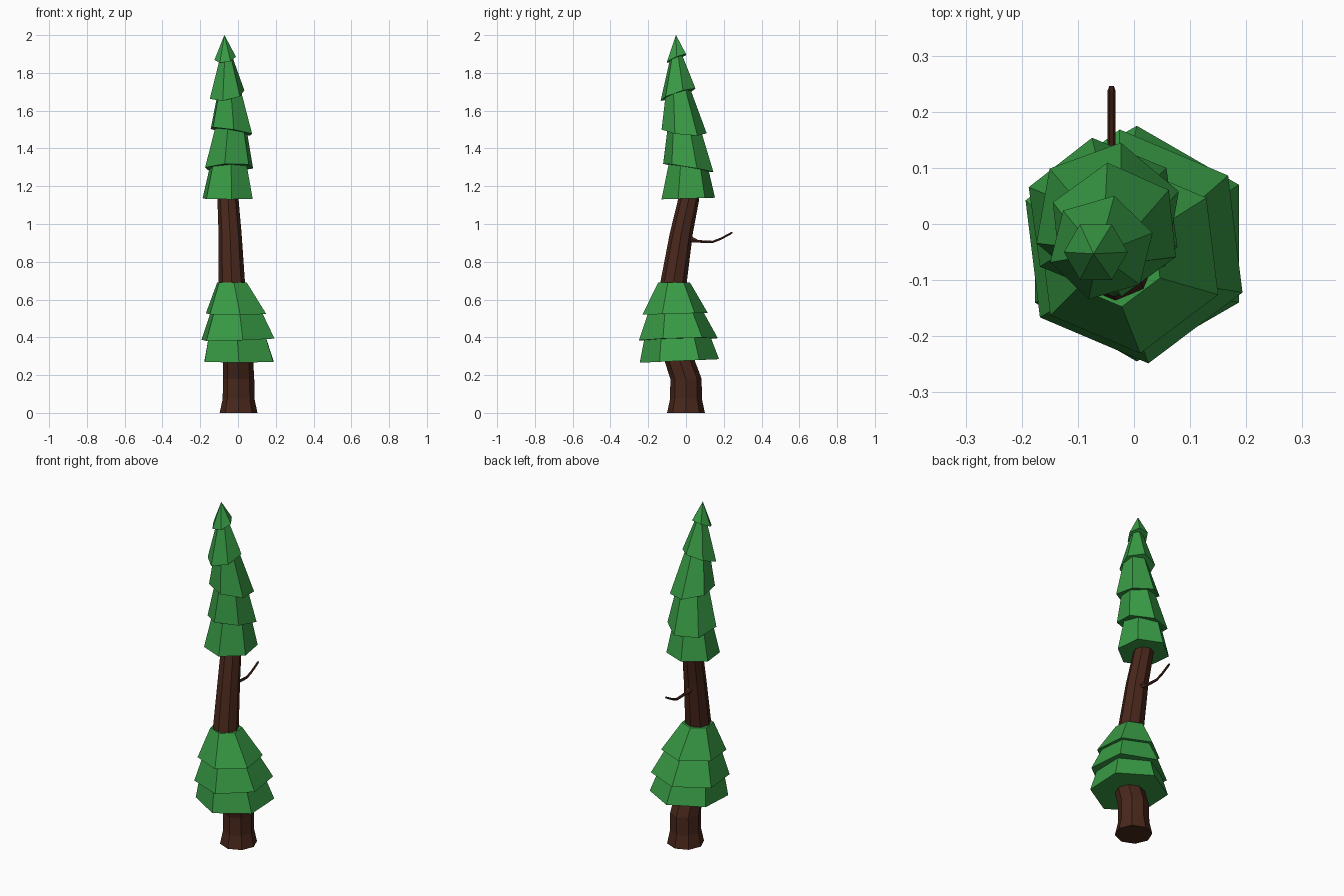
import bpy, bmesh
from math import sin, cos, radians, tau


def material(name, color):
    m = bpy.data.materials.new(name)
    m.diffuse_color = (*color, 1)
    return m


bark = material("bark", (0.065, 0.02, 0.011))
needles = material("needles", (0.04, 0.33, 0.06))


def ring(center, r, sides, phase=0, slope=(0, 0)):
    """Horizontal polygon, sheared in z by the x and y slopes."""
    pts = []
    for i in range(sides):
        a = radians(phase) + tau * i / sides
        dx, dy = r * cos(a), r * sin(a)
        pts.append((center[0] + dx, center[1] + dy,
                    center[2] + dx * slope[0] + dy * slope[1]))
    return pts


def loft(name, rings, mat):
    """Flat-shaded closed skin over rings of equal side count."""
    bm = bmesh.new()
    loops = [[bm.verts.new(p) for p in r] for r in rings]
    n = len(loops[0])
    for a, b in zip(loops, loops[1:]):
        for i in range(n):
            j = (i + 1) % n
            bm.faces.new((a[i], a[j], b[j], b[i]))
    bm.faces.new(loops[0][::-1])
    bm.faces.new(loops[-1])
    bmesh.ops.remove_doubles(bm, verts=bm.verts, dist=1e-5)
    bmesh.ops.recalc_face_normals(bm, faces=bm.faces)
    me = bpy.data.meshes.new(name)
    bm.to_mesh(me)
    bm.free()
    me.materials.append(mat)
    ob = bpy.data.objects.new(name, me)
    bpy.context.collection.objects.link(ob)
    return ob


# Leaning octagonal trunk: x, y, z, radius
trunk = [(0.003, 0, 0, 0.1), (0.003, 0, 0.075, 0.084), (0.003, 0, 0.18, 0.083),
         (0.0, -0.035, 0.28, 0.08), (-0.02, -0.068, 0.48, 0.074),
         (-0.033, -0.066, 0.69, 0.07), (-0.042, -0.025, 0.95, 0.061),
         (-0.053, 0.014, 1.13, 0.056), (-0.05, 0.02, 1.27, 0.045)]
loft("trunk", [ring((x, y, z), r, 8) for x, y, z, r in trunk], bark)

# Bare twig on the back, swept along y: y, z, radius
twig = [(-0.02, 0.925, 0.022), (0.035, 0.917, 0.017), (0.065, 0.908, 0.008),
        (0.14, 0.905, 0.007), (0.185, 0.922, 0.007), (0.238, 0.951, 0.007),
        (0.246, 0.955, 0.004)]
loft("twig", [[(-0.04 + r * cos(tau * i / 6), y, z + r * sin(tau * i / 6))
               for i in range(6)] for y, z, r in twig], bark)

# Hexagonal foliage tiers:
# bottom centre, radius, phase, bottom slope, top centre, top radius
tiers = [
    ((0.005, -0.035, 0.275), 0.21, 30, (0, 0.045), (-0.005, -0.045, 0.41), 0.172),
    ((0.0, -0.04, 0.39), 0.21, -23, (0.03, 0.03), (-0.01, -0.055, 0.545), 0.142),
    ((-0.01, -0.058, 0.525), 0.174, -23, (0, 0.03), (-0.032, -0.063, 0.69), 0.085),
    ((-0.055, 0.012, 1.135), 0.143, 38, (0, 0.03), (-0.05, 0.01, 1.33), 0.1),
    ((-0.047, 0.012, 1.297), 0.135, 20, (0.04, -0.17), (-0.038, -0.012, 1.52), 0.085),
    ((-0.035, -0.01, 1.49), 0.12, -24, (-0.16, -0.1), (-0.045, -0.04, 1.71), 0.065),
    ((-0.058, -0.042, 1.685), 0.095, 16, (0.16, 0.32), (-0.062, -0.05, 1.89), 0.032),
    ((-0.068, -0.05, 1.877), 0.057, 0, (0.15, 0.4), (-0.072, -0.053, 2.0), 0.0005),
]
for i, (c, r, ph, slope, tc, tr) in enumerate(tiers, 1):
    loft(f"foliage_tier_{i}", [ring(c, r, 6, ph, slope), ring(tc, tr, 6, ph)], needles)
